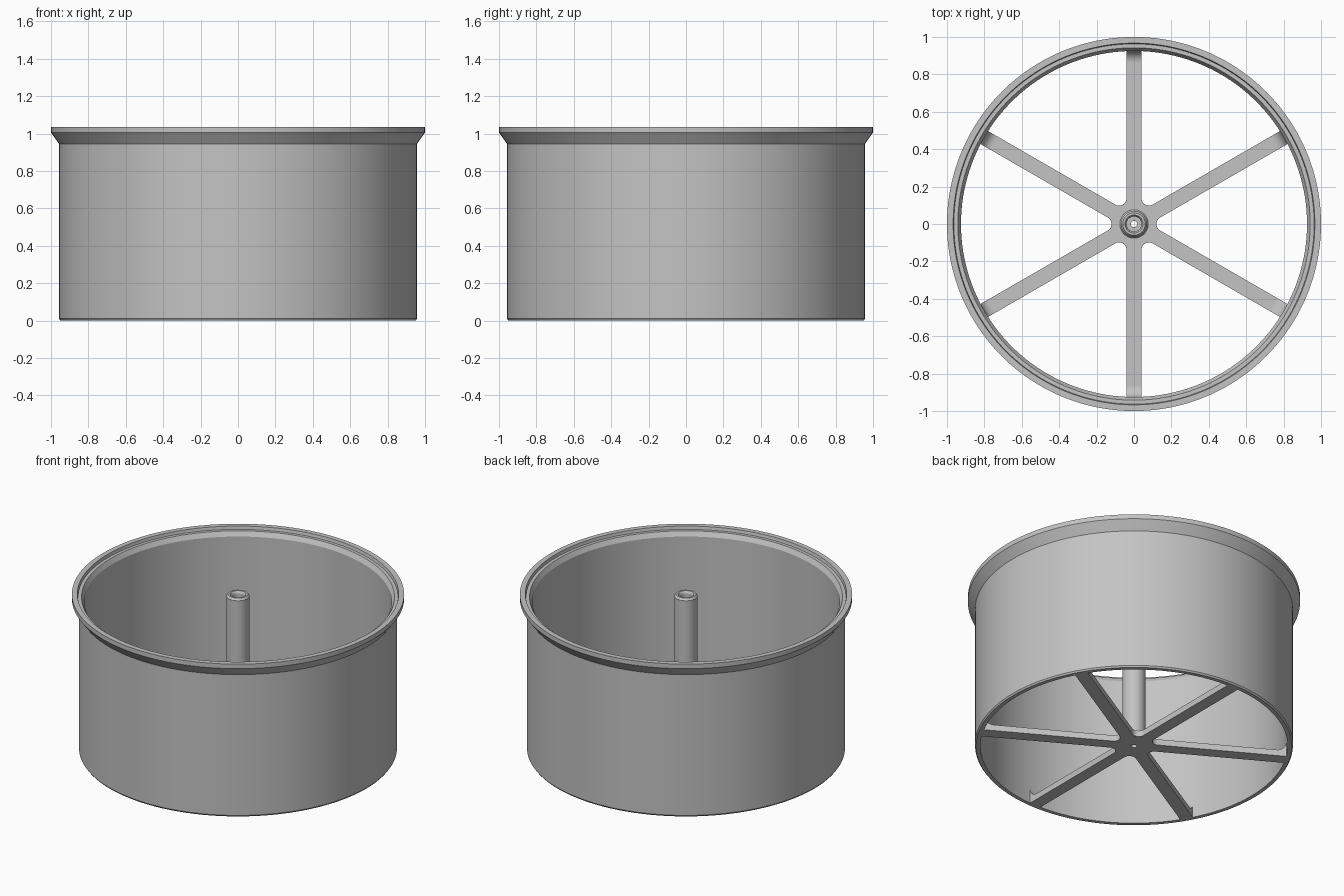
import bpy, bmesh
from math import sin, cos, pi, radians
from mathutils import Matrix

cube = bpy.data.objects.get("Cube")
if cube:
    bpy.data.objects.remove(cube, do_unlink=True)

grey = bpy.data.materials.new("plain grey")
grey.use_nodes = True
COLOUR = (0.55, 0.55, 0.55, 1)
grey.diffuse_color = COLOUR
grey.node_tree.nodes["Principled BSDF"].inputs["Base Color"].default_value = COLOUR


def finish(ob, smooth=True):
    ob.data.materials.clear()
    ob.data.materials.append(grey)
    bpy.ops.object.select_all(action='DESELECT')
    bpy.context.view_layer.objects.active = ob
    ob.select_set(True)
    if smooth:
        bpy.ops.object.shade_smooth_by_angle(angle=radians(25))


def add_mesh(name, bm):
    bmesh.ops.recalc_face_normals(bm, faces=bm.faces)
    me = bpy.data.meshes.new(name)
    bm.to_mesh(me)
    bm.free()
    ob = bpy.data.objects.new(name, me)
    bpy.context.collection.objects.link(ob)
    finish(ob)
    return ob


def lathe(name, profile, steps):
    """Revolve a closed (radius, height) profile around z."""
    bm = bmesh.new()
    rings = [[bm.verts.new((r * cos(2 * pi * i / steps), r * sin(2 * pi * i / steps), z))
              for r, z in profile] for i in range(steps)]
    n = len(profile)
    for i in range(steps):
        a, b = rings[i], rings[(i + 1) % steps]
        for j in range(n):
            k = (j + 1) % n
            bm.faces.new((a[j], b[j], b[k], a[k]))
    return add_mesh(name, bm)


WALL_IN = 0.925
PLATE = 0.04      # spoke thickness
HALF = 0.04       # half spoke width
HOLE = 0.017

# Open drum with flared, stepped rim
lathe("drum_wall", [
    (WALL_IN, 0), (0.95, 0), (0.957, 0.01), (0.957, 0.945), (1.0, 1.005),
    (1.0, 1.035), (0.967, 1.035), (0.963, 1.015), (0.942, 1.015), (WALL_IN, 0.985)], 160)

# Hollow centre post with chamfered mouth
lathe("centre_post", [
    (HOLE, PLATE), (0.076, PLATE), (0.07, 0.048), (0.07, 1.022), (0.06, 1.035),
    (0.048, 1.035), (0.04, 1.02), (0.04, 0.07), (HOLE, 0.07)], 48)

# Six-spoke base plate with rounded inner corners and a centre hole
FILLET = 0.04
outline = []
for k in range(6):
    a = radians(30 + 60 * k)
    for side in (-HALF, HALF):
        r = WALL_IN + 0.002
        outline.append((r * cos(a) - side * sin(a), r * sin(a) + side * cos(a)))
    mid = a + radians(30)
    d = 2 * (HALF + FILLET)
    for s in range(9):
        t = mid + pi + radians(60 - 15 * s)
        outline.append((d * cos(mid) + FILLET * cos(t), d * sin(mid) + FILLET * sin(t)))
hole = [(HOLE * cos(2 * pi * i / 24), HOLE * sin(2 * pi * i / 24)) for i in range(24)]

curve = bpy.data.curves.new("spoke_plate", 'CURVE')
curve.dimensions = '2D'
curve.fill_mode = 'BOTH'
curve.extrude = PLATE / 2
for pts in (outline, hole):
    sp = curve.splines.new('POLY')
    sp.points.add(len(pts) - 1)
    for p, (x, y) in zip(sp.points, pts):
        p.co = (x, y, 0, 1)
    sp.use_cyclic_u = True
plate = bpy.data.objects.new("spoke_plate", curve)
plate.location.z = PLATE / 2
bpy.context.collection.objects.link(plate)
finish(plate, smooth=False)
bpy.ops.object.convert(target='MESH')
finish(bpy.context.object)

# Concave fillets where the spokes meet the wall
R = 0.06
end = WALL_IN + 0.002
for k in range(6):
    bm = bmesh.new()
    section = [(end, PLATE)] + [
        (WALL_IN - R + R * sin(t), PLATE + R - R * cos(t))
        for t in (radians(11.25 * s) for s in range(9))] + [(end, PLATE + R)]
    face = bm.faces.new([bm.verts.new((x, -HALF, z)) for x, z in section])
    ext = bmesh.ops.extrude_face_region(bm, geom=[face])
    bmesh.ops.translate(bm, vec=(0, 2 * HALF, 0),
                        verts=[v for v in ext["geom"] if isinstance(v, bmesh.types.BMVert)])
    bm.transform(Matrix.Rotation(radians(30 + 60 * k), 4, 'Z'))
    add_mesh("spoke_fillet_%d" % (k + 1), bm)
